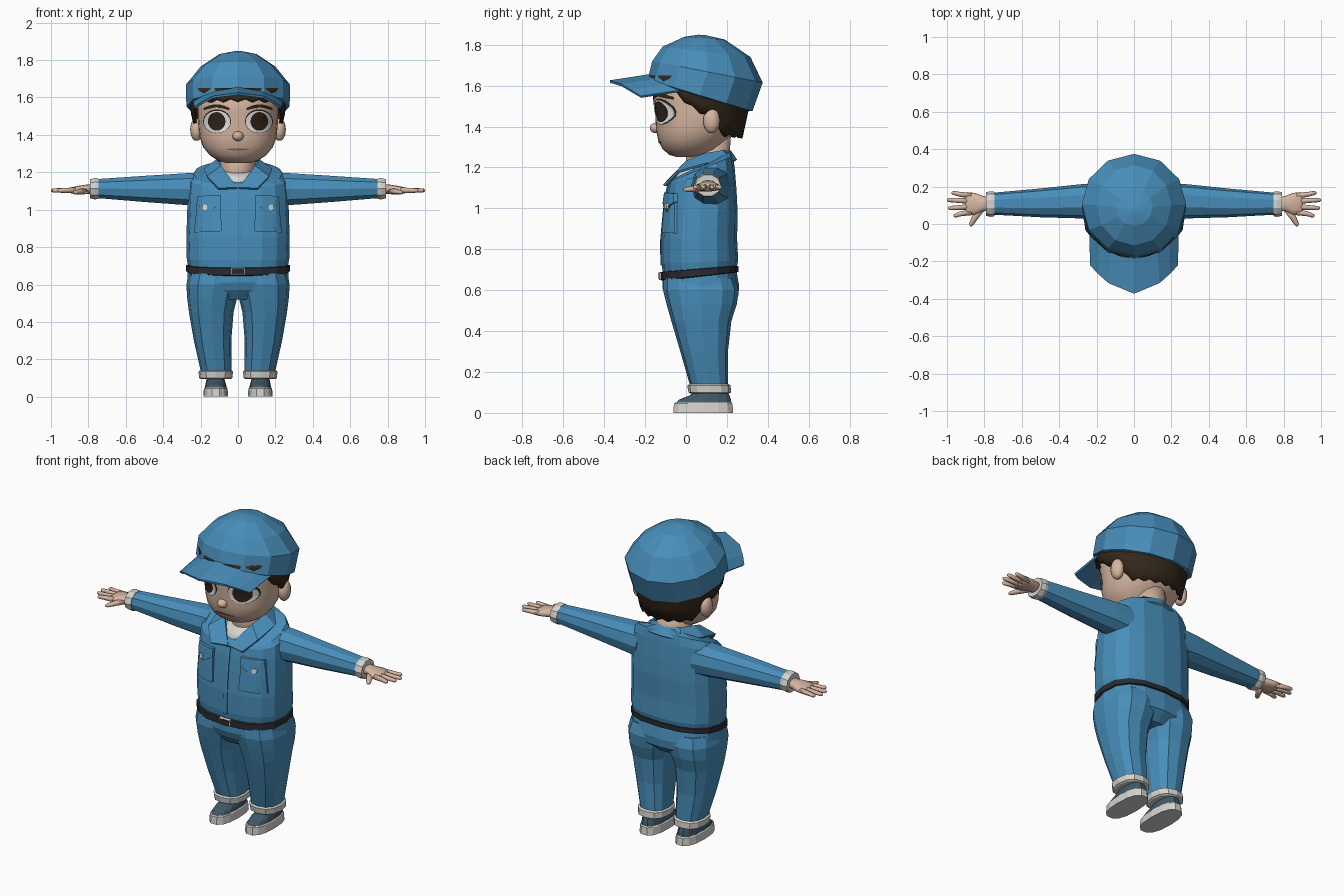
import bpy, bmesh, math
from mathutils import Vector as V
from mathutils.bvhtree import BVHTree

if "Cube" in bpy.data.objects:
    bpy.data.objects.remove(bpy.data.objects["Cube"])


def mat(name, *rgb):
    m = bpy.data.materials.new(name)
    m.diffuse_color = (*rgb, 1)
    m.use_nodes = True
    m.node_tree.nodes["Principled BSDF"].inputs["Base Color"].default_value = m.diffuse_color
    return m


BLUE = mat("work blue", .065, .27, .49)
SKIN = mat("skin", .68, .47, .36)
HAIR = mat("dark brown hair", .032, .02, .01)
CLOTH = mat("pale cloth", .66, .65, .62)
BELT = mat("black leather", .022, .024, .03)
SHOE = mat("slate shoe", .05, .10, .135)
EYE = mat("eye white", .82, .82, .82)
IRIS = mat("iris", .03, .018, .01)
METAL = mat("button", .7, .66, .58)
LIP = mat("lip", .33, .17, .13)


def make(name, verts, faces, m, smooth=False, mirror=False, thick=0):
    bm = bmesh.new()
    vs = [bm.verts.new(v) for v in verts]
    for f in faces:
        bm.faces.new([vs[i] for i in f])
    bmesh.ops.recalc_face_normals(bm, faces=bm.faces)
    me = bpy.data.meshes.new(name)
    bm.to_mesh(me)
    bm.free()
    me.materials.append(m)
    me.polygons.foreach_set("use_smooth", [smooth] * len(me.polygons))
    ob = bpy.data.objects.new(name, me)
    bpy.context.collection.objects.link(ob)
    if mirror:
        ob.modifiers.new("Mirror", 'MIRROR')
    if thick:
        s = ob.modifiers.new("Solidify", 'SOLIDIFY')
        s.thickness, s.offset = thick, 0
    return ob


def loft(name, rings, m, sides=12, n=2.0, smooth=False, mirror=False):
    """Skin rings of (centre, half axis u, half axis v); n is the superellipse power."""
    p = lambda t: math.copysign(abs(t) ** (2 / n), t)
    verts = []
    for c, u, v in rings:
        for i in range(sides):
            a = 2 * math.pi * i / sides
            verts.append(V(c) + V(u) * p(math.cos(a)) + V(v) * p(math.sin(a)))
    k = len(rings)
    faces = [(r * sides + i, r * sides + (i + 1) % sides, (r + 1) * sides + (i + 1) % sides, (r + 1) * sides + i)
             for r in range(k - 1) for i in range(sides)]
    faces += [list(range(sides)), list(range((k - 1) * sides, k * sides))]
    return make(name, verts, faces, m, smooth, mirror)


def ring(yf, zf, yb, zb, rx, cx=0):      # tilted ring from its front and back points
    return ((cx, (yf + yb) / 2, (zf + zb) / 2), (rx, 0, 0), (0, (yb - yf) / 2, (zb - zf) / 2))


def leg(z, x0, x1, y0, y1):              # level ring from its bounds
    return ring(y0, z, y1, z, (x1 - x0) / 2, (x0 + x1) / 2)


def arm(x, y0, y1, z0, z1):              # upright ring across the arm
    return ((x, (y0 + y1) / 2, (z0 + z1) / 2), (0, (y1 - y0) / 2, 0), (0, 0, (z1 - z0) / 2))


def strip(name, a, b, m, thick):         # mirrored ribbon between two edges
    k = len(a)
    return make(name, a + b, [(i, i + 1, k + i + 1, k + i) for i in range(k - 1)], m, mirror=True, thick=thick)


def ball(name, loc, scale, m, mirror=False):
    rings = []
    for i in range(1, 10):
        t = math.pi * i / 10
        s, z = math.sin(t), -math.cos(t)
        rings.append(((loc[0], loc[1], loc[2] + z * scale[2]), (s * scale[0], 0, 0), (0, s * scale[1], 0)))
    return loft(name, rings, m, 14, smooth=True, mirror=mirror)


def patch(name, target, pts, off, m, mirror=True, smooth=False):
    """Plate with an (x, z) outline, laid on the front of the target."""
    tree = BVHTree.FromPolygons([v.co for v in target.data.vertices], [p.vertices for p in target.data.polygons])
    pts = [V(p) for p in pts]
    sub = 4 if len(pts) < 7 else 1
    pts = [p.lerp(pts[(i + 1) % len(pts)], j / sub) for i, p in enumerate(pts) for j in range(sub)]
    c, k = sum(pts, V((0, 0))) / len(pts), len(pts)

    def drop(q, o):
        hit = tree.ray_cast(V((q.x, -2, q.y)), V((0, 1, 0)))[0] or tree.find_nearest(V((q.x, -.15, q.y)))[0]
        return (q.x, hit.y - o, q.y)
    verts = [drop(c, off)]
    for s, o in ((.35, off), (.7, off), (1, off), (1, -.003)):
        verts += [drop(c.lerp(p, s), o) for p in pts]
    faces = [(0, 1 + i, 1 + (i + 1) % k) for i in range(k)]
    faces += [(1 + r * k + i, 1 + r * k + (i + 1) % k, 1 + (r + 1) * k + (i + 1) % k, 1 + (r + 1) * k + i)
              for r in range(3) for i in range(k)]
    return make(name, verts, faces, m, smooth, mirror)


def oval(x, z, rx, rz, k=20):
    return [(x + rx * math.cos(2 * math.pi * i / k), z + rz * math.sin(2 * math.pi * i / k)) for i in range(k)]


# Jacket body
torso = loft("jacket", [ring(-.112, .68, .248, .712, .266), ring(-.12, .73, .255, .745, .274),
                        ring(-.12, .85, .25, .85, .276), ring(-.108, .98, .252, .99, .272),
                        ring(-.098, 1.06, .247, 1.09, .268), ring(-.085, 1.12, .238, 1.2, .262),
                        ring(-.08, 1.13, .23, 1.255, .235), ring(-.072, 1.14, .22, 1.28, .125)], BLUE, 16, 2.5)
patch("placket", torso, [(-.014, .72), (.014, .72), (.014, 1.11), (-.014, 1.11)], .006, BLUE, mirror=False)
patch("chest_pocket", torso, [(.087, .885), (.235, .878), (.216, 1.07), (.095, 1.075)], .012, BLUE)
patch("pocket_flap", torso, [(.092, 1.03), (.168, .985), (.222, 1.03), (.216, 1.073), (.092, 1.078)], .02, BLUE)
patch("pocket_button", torso, oval(.178, 1.012, .014, .016, 10), .028, METAL)
# Collar and undershirt
strip("collar", [(0, .215, 1.28), (.085, .18, 1.28), (.112, .09, 1.265), (.09, .005, 1.23), (.003, -.088, 1.115)],
      [(0, .245, 1.235), (.12, .215, 1.225), (.18, .09, 1.215), (.165, -.045, 1.175), (.105, -.108, 1.112)], BLUE, .012)
loft("undershirt", [ring(-.07, 1.08, .2, 1.15, .12), ring(-.058, 1.165, .2, 1.23, .1),
                    ring(-.035, 1.185, .195, 1.25, .095)], CLOTH, 16, smooth=True)
# Sleeves with cuffs
loft("sleeve", [arm(.18, .02, .22, 1.01, 1.205), arm(.29, .03, .212, 1.022, 1.198), arm(.5, .036, .19, 1.038, 1.184),
                arm(.755, .05, .167, 1.06, 1.166)], BLUE, 10, 2.3, mirror=True)
loft("sleeve_cuff", [arm(.745, .042, .172, 1.056, 1.17), arm(.765, .038, .175, 1.052, 1.172),
                     arm(.79, .044, .17, 1.058, 1.166)], CLOTH, 10, mirror=True)
# Hands
loft("palm", [arm(.76, .072, .142, 1.085, 1.14), arm(.81, .068, .15, 1.084, 1.134), arm(.85, .048, .166, 1.082, 1.128),
              arm(.89, .048, .17, 1.086, 1.12), arm(.90, .06, .16, 1.092, 1.114)], SKIN, 12, 2.4, True, True)
for i, (y0, y1, x1) in enumerate([(.063, .045, .965), (.092, .085, .995), (.122, .128, 1.0), (.151, .166, .975)]):
    loft(f"finger_{i + 1}", [arm(x, y - r, y + r, 1.103 - r, 1.103 + r) for x, y, r in
                             ((.87, y0, .016), (.93, (y0 + y1) / 2, .013), (x1 - .01, y1, .011), (x1, y1, .005))],
         SKIN, 8, smooth=True, mirror=True)
loft("thumb", [((.82, .085, 1.1), (.022, .01, 0), (0, 0, .018)), ((.85, .035, 1.095), (.015, .008, 0), (0, 0, .014)),
               ((.87, .0, 1.092), (.011, .006, 0), (0, 0, .011)), ((.875, -.011, 1.092), (.005, .003, 0), (0, 0, .005))],
     SKIN, 8, smooth=True, mirror=True)
# Belt and buckle
belt = loft("belt", [ring(-.116, .646, .246, .686, .269), ring(-.126, .65, .256, .69, .277),
                     ring(-.126, .688, .256, .718, .277), ring(-.116, .69, .246, .72, .269)], BELT, 16, 2.5)
patch("buckle", belt, [(-.036, .65), (.036, .65), (.036, .69), (-.036, .69)], .006, METAL, mirror=False)
patch("buckle_inset", belt, [(-.031, .654), (.031, .654), (.031, .686), (-.031, .686)], .008, BELT, mirror=False)
# Trousers
loft("hips", [ring(-.06, .52, .20, .52, .12), ring(-.1, .57, .255, .57, .25), ring(-.115, .61, .26, .62, .272),
              ring(-.114, .67, .246, .7, .268)], BLUE, 16, 2.5)
loft("trouser_leg", [leg(.1, .042, .192, .03, .198), leg(.14, .036, .2, .018, .205), leg(.3, .036, .236, -.028, .205),
                     leg(.45, .024, .262, -.072, .222), leg(.53, .004, .272, -.095, .248),
                     leg(.6, -.02, .276, -.112, .258), leg(.66, -.02, .262, -.108, .24)], BLUE, 12, 2.5, mirror=True)
loft("trouser_cuff", [leg(.094, .04, .198, .025, .21), leg(.1, .03, .208, .012, .22), leg(.135, .027, .211, .006, .218),
                      leg(.141, .036, .202, .018, .208)], CLOTH, 12, 2.4, mirror=True)
# Shoes
loft("shoe_sole", [leg(0, .052, .186, -.065, .234), leg(.045, .056, .182, -.062, .23), leg(.05, .06, .178, -.055, .225)],
     CLOTH, 14, 2.5, mirror=True)
loft("shoe_upper", [leg(.045, .06, .178, -.056, .226), leg(.066, .064, .174, -.035, .222),
                    leg(.085, .07, .17, .015, .215), leg(.115, .075, .165, .05, .2)], SHOE, 14, 2.4, mirror=True)
# Head, neck, nose and ears
loft("neck", [ring(.0, 1.14, .2, 1.14, .09), ring(.0, 1.22, .21, 1.22, .092), ring(.0, 1.36, .22, 1.36, .1)],
     SKIN, 16, smooth=True)
head = loft("head", [leg(1.25, -.06, .06, -.045, .09), leg(1.262, -.105, .105, -.082, .12),
                     leg(1.29, -.15, .15, -.115, .16), leg(1.335, -.187, .187, -.137, .2),
                     leg(1.39, -.206, .206, -.148, .25), leg(1.45, -.212, .212, -.148, .275),
                     leg(1.52, -.216, .216, -.16, .285), leg(1.6, -.216, .216, -.162, .285),
                     leg(1.68, -.17, .17, -.1, .24)], SKIN, 28, 2.15, smooth=True)
ball("nose", (0, -.146, 1.393), (.03, .032, .026), SKIN)
ball("ear", (.222, .125, 1.428), (.034, .042, .062), SKIN, mirror=True)
# Face details
patch("eyelid_line", head, oval(.112, 1.473, .075, .064), .003, HAIR)
patch("eyeball", head, oval(.112, 1.47, .071, .059), .0055, EYE)
patch("iris", head, oval(.114, 1.472, .047, .05), .0085, IRIS)
brow = [(.045 + .028 * i, 1.532 + .02 * math.sin(math.pi * i / 5)) for i in range(6)]
strip_pts = brow + [(x, z + .012) for x, z in reversed(brow)]
patch("eyebrow", head, strip_pts, .006, HAIR)
patch("mouth", head, oval(0, 1.322, .062, .005), .004, LIP, mirror=False)
# Hair: shell whose lower edge drops from fringe to nape
cols, rows, hv = 40, 5, []
for i in range(cols):
    a = 2 * math.pi * i / cols
    y = .068 - .242 * math.cos(a)
    edge = [(-.2, 1.585), (-.06, 1.575), (.02, 1.5), (.1, 1.455), (.16, 1.44), (.185, 1.36), (.4, 1.345)]
    for (ya, za), (yb, zb) in zip(edge, edge[1:]):
        if ya <= y <= yb:
            low = za + (zb - za) * (y - ya) / (yb - ya) + (.008 if i % 2 else -.008)
    for r in range(rows):
        z = low + (1.65 - low) * r / (rows - 1)
        s = 1 - .9 * max(0, 1.54 - z)
        hv.append((.248 * s * math.sin(a), .068 - .242 * s * math.cos(a), z))
hf = [(i * rows + r, (i + 1) % cols * rows + r, (i + 1) % cols * rows + r + 1, i * rows + r + 1)
      for i in range(cols) for r in range(rows - 1)]
make("hair", hv, hf, HAIR, smooth=True, thick=.018)
# Cap crown and curved visor
loft("cap_crown", [ring(-.165, 1.615, .3, 1.475, .255), ring(-.188, 1.63, .325, 1.475, .276),
                   ring(-.165, 1.72, .375, 1.615, .279), ring(-.115, 1.79, .315, 1.74, .2),
                   ring(-.01, 1.838, .19, 1.825, .1), ring(.06, 1.849, .09, 1.848, .015)],
     BLUE, 12, 2)
strip("cap_visor", [(0, -.165, 1.652), (.12, -.13, 1.632), (.19, -.08, 1.605), (.236, -.02, 1.575)],
      [(0, -.372, 1.62), (.135, -.315, 1.602), (.19, -.265, 1.572), (.231, -.22, 1.545)], BLUE, .012)
